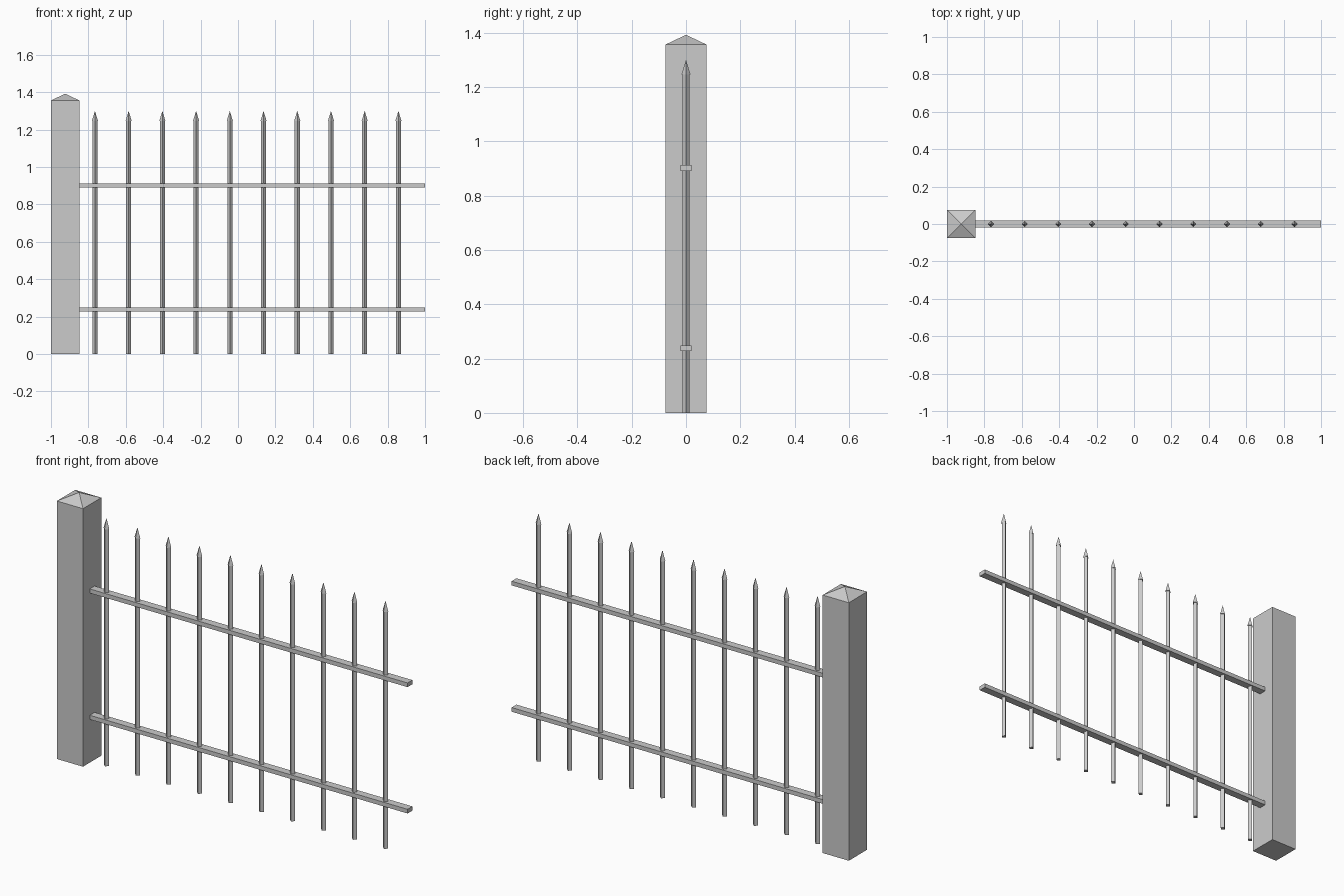
import bpy
import bmesh
import math

if "Cube" in bpy.data.objects:
    bpy.data.objects.remove(bpy.data.objects["Cube"])

stone_grey = bpy.data.materials.new("plain grey")
stone_grey.diffuse_color = (0.6, 0.6, 0.6, 1)
stone_grey.use_nodes = True
stone_grey.node_tree.nodes["Principled BSDF"].inputs["Base Color"].default_value = stone_grey.diffuse_color


def make_object(name, bm):
    bmesh.ops.recalc_face_normals(bm, faces=bm.faces)
    mesh = bpy.data.meshes.new(name)
    bm.to_mesh(mesh)
    bm.free()
    mesh.materials.append(stone_grey)
    obj = bpy.data.objects.new(name, mesh)
    bpy.context.collection.objects.link(obj)
    return obj


def pointed_prism(name, x, profile, tip, turn):
    """Four-sided column from (radius, z) rings, closed by a point at the top."""
    bm = bmesh.new()
    rings = []
    for radius, z in profile:
        angles = [turn + k * math.pi / 2 for k in range(4)]
        rings.append([bm.verts.new((x + radius * math.cos(a), radius * math.sin(a), z))
                      for a in angles])
    bm.faces.new(rings[0])
    for low, high in zip(rings, rings[1:]):
        for k in range(4):
            j = (k + 1) % 4
            bm.faces.new((low[k], low[j], high[j], high[k]))
    apex = bm.verts.new((x, 0, tip))
    for k in range(4):
        bm.faces.new((rings[-1][k], rings[-1][(k + 1) % 4], apex))
    return make_object(name, bm)


def box(name, x0, x1, half_y, z0, z1):
    bm = bmesh.new()
    bmesh.ops.create_cube(bm, size=1)
    for v in bm.verts:
        v.co = (x1 if v.co.x > 0 else x0,
                half_y if v.co.y > 0 else -half_y,
                z1 if v.co.z > 0 else z0)
    return make_object(name, bm)


# Square post with a low pyramid cap
post_radius = 0.076 * math.sqrt(2)
pointed_prism("post", -0.924, [(post_radius, 0), (post_radius, 1.356)], 1.392, math.pi / 4)

# Two flat horizontal rails butting against the post
for name, z in (("lower_rail", 0.238), ("upper_rail", 0.902)):
    box(name, -0.848, 1.0, 0.02, z - 0.011, z + 0.011)

# Ten diamond-section pickets with flared spear tips
for i in range(10):
    pointed_prism(f"picket_{i + 1}", -0.765 + i * 0.1803,
                  [(0.0135, 0), (0.0135, 1.246), (0.0165, 1.246)], 1.30, 0)
